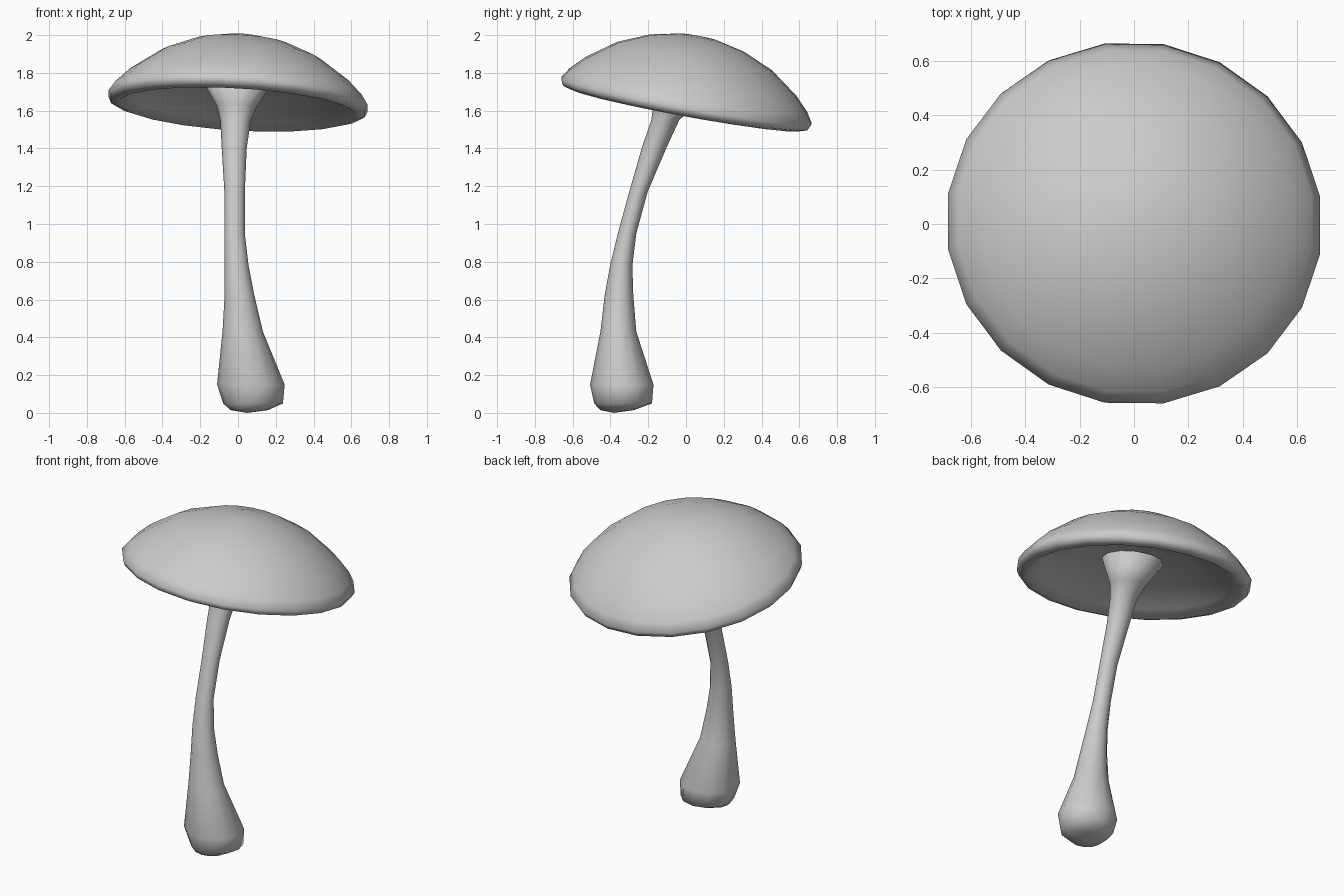
import bpy, bmesh, math
from mathutils import Matrix, Vector

if "Cube" in bpy.data.objects:
    bpy.data.objects.remove(bpy.data.objects["Cube"])


def loft(name, rings, start, end):
    """Skin a list of equal-length point rings, closing both ends with fans."""
    bm = bmesh.new()
    loops = [[bm.verts.new(p) for p in ring] for ring in rings]
    n = len(loops[0])
    for a, b in zip(loops, loops[1:]):
        for i in range(n):
            j = (i + 1) % n
            bm.faces.new((a[i], a[j], b[j], b[i]))
    for loop, tip in ((loops[0], start), (loops[-1], end)):
        t = bm.verts.new(tip)
        for i in range(n):
            bm.faces.new((loop[i], loop[(i + 1) % n], t))
    bmesh.ops.recalc_face_normals(bm, faces=bm.faces)
    for f in bm.faces:
        f.smooth = True
    me = bpy.data.meshes.new(name)
    bm.to_mesh(me)
    bm.free()
    ob = bpy.data.objects.new(name, me)
    bpy.context.collection.objects.link(ob)
    return ob


def ring(x, y, z, rx, ry, n, offset=0.0, mat=Matrix.Identity(3)):
    pts = []
    for i in range(n):
        a = math.tau * (i + offset) / n
        pts.append(Vector((x, y, z)) + mat @ Vector((rx * math.cos(a), ry * math.sin(a), 0)))
    return pts


tilt = (Matrix.Rotation(math.radians(-10.4), 3, 'X')
        @ Matrix.Rotation(math.radians(3.3), 3, 'Y'))

# Cap: domed top, rounded rim and hollow underside (radius, height), tilted
profile = [(0.10, 0.357), (0.26, 0.322), (0.43, 0.25), (0.585, 0.14), (0.66, 0.065),
           (0.695, 0.012), (0.68, -0.02), (0.635, -0.034), (0.57, 0.005),
           (0.38, 0.075), (0.18, 0.11)]
cap_rings = [ring(0, 0, h, r, r * 0.98, 20, 0.5) for r, h in profile]
cap = loft("mushroom_cap", cap_rings, (0, 0, 0.363), (0, 0, 0.12))
cap.data.transform(Matrix.Translation((0, 0, 1.64)) @ tilt.to_4x4())

# Stem: leaning, with a bulbous foot and a flared top (x, y, z, rx, ry)
sections = [(0.06, -0.365, 0.015, 0.10, 0.09), (0.08, -0.333, 0.05, 0.158, 0.153),
            (0.068, -0.340, 0.15, 0.179, 0.168), (0.025, -0.358, 0.43, 0.107, 0.095),
            (0.008, -0.355, 0.62, 0.079, 0.076), (-0.008, -0.343, 0.78, 0.064, 0.059),
            (-0.018, -0.312, 0.95, 0.054, 0.049), (-0.018, -0.252, 1.17, 0.054, 0.049),
            (-0.020, -0.170, 1.40, 0.066, 0.065), (-0.013, -0.110, 1.55, 0.081, 0.074)]
stem_rings = [ring(*s, 12) for s in sections]
stem_rings.append(ring(-0.01, -0.075, 1.62, 0.105, 0.098, 12, 0, tilt))
stem_rings.append(ring(-0.005, -0.02, 1.755, 0.185, 0.175, 12, 0, tilt))
loft("mushroom_stem", stem_rings, (0.05, -0.38, 0.0), (0, -0.01, 1.78))
